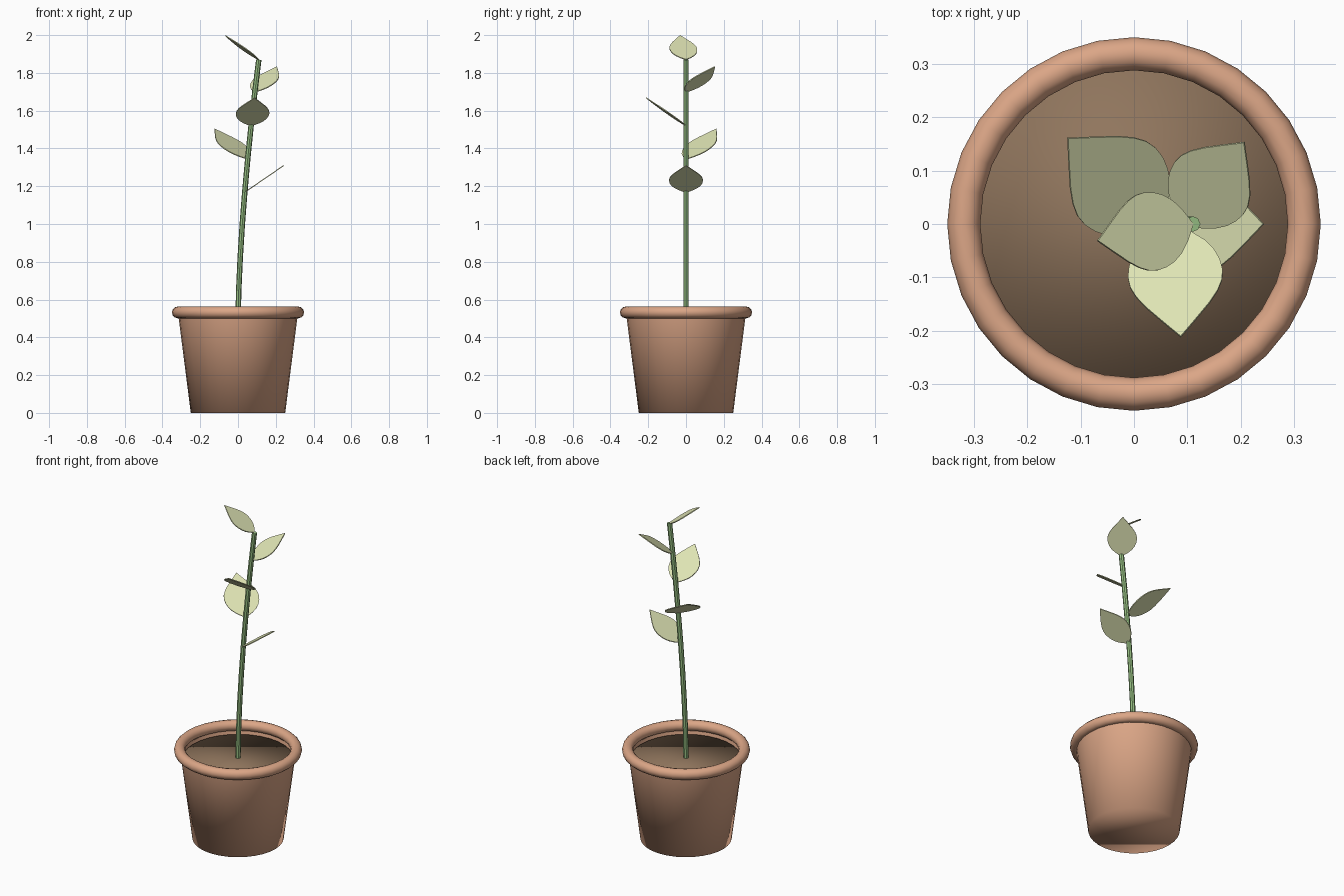
import bpy, bmesh, math
from mathutils import Vector

if "Cube" in bpy.data.objects:
    bpy.data.objects.remove(bpy.data.objects["Cube"])


def material(name, rgb):
    m = bpy.data.materials.new(name)
    m.diffuse_color = (*rgb, 1)
    m.use_nodes = True
    m.node_tree.nodes["Principled BSDF"].inputs["Base Color"].default_value = m.diffuse_color
    return m


CLAY = material("clay", (0.71, 0.38, 0.24))
EARTH = material("earth", (0.28, 0.18, 0.11))
GREEN = material("stem_green", (0.30, 0.51, 0.22))
LEAF = material("leaf_green", (0.74, 0.78, 0.46))


def finish(ob, name, mat, smooth=True):
    ob.name = name
    ob.data.materials.append(mat)
    if smooth:
        for p in ob.data.polygons:
            p.use_smooth = True
    return ob


def cone(name, r1, r2, z0, z1, mat):
    bpy.ops.mesh.primitive_cone_add(vertices=32, radius1=r1, radius2=r2,
                                    depth=z1 - z0, location=(0, 0, (z0 + z1) / 2))
    return finish(bpy.context.object, name, mat)


# pot: tapered shell with an open top
pot = cone("pot", 0.25, 0.318, 0, 0.532, CLAY)
bm = bmesh.new()
bm.from_mesh(pot.data)
top = [f for f in bm.faces if len(f.verts) > 4 and f.normal.z > 0.9]
bmesh.ops.delete(bm, geom=top, context='FACES_ONLY')
bm.to_mesh(pot.data)
bm.free()

# rolled rim
bpy.ops.mesh.primitive_torus_add(major_radius=0.319, minor_radius=0.031,
                                 major_segments=32, minor_segments=12,
                                 location=(0, 0, 0.532))
finish(bpy.context.object, "pot_rim", CLAY)

# soil
cone("soil", 0.30, 0.30, 0.44, 0.485, EARTH)


# leaning stem
def stem_point(z):
    return Vector((0.11 * max(0, (z - 0.48) / 1.39) ** 1.6, 0, z))


cu = bpy.data.curves.new("stem", 'CURVE')
cu.dimensions = '3D'
cu.bevel_depth = 0.0145
cu.bevel_resolution = 2
cu.use_fill_caps = True
sp = cu.splines.new('POLY')
N = 9
sp.points.add(N - 1)
for i in range(N):
    sp.points[i].co = (*stem_point(0.47 + 1.4 * i / (N - 1)), 1)
stem = bpy.data.objects.new("stem", cu)
bpy.context.collection.objects.link(stem)
bpy.ops.object.select_all(action='DESELECT')
bpy.context.view_layer.objects.active = stem
stem.select_set(True)
bpy.ops.object.convert(target='MESH')
stem = bpy.context.object
finish(stem, "stem", GREEN, smooth=False)
bpy.ops.object.shade_smooth_by_angle()

# leaf half outline: distance along the leaf, share of half width
OUTLINE = [(0.03, 0.15), (0.09, 0.42), (0.17, 0.68), (0.26, 0.86), (0.35, 0.96),
           (0.44, 1.0), (0.53, 0.97), (0.62, 0.86), (0.72, 0.67), (0.86, 0.34)]


def leaf(name, z, turn, reach, rise, half):
    base = stem_point(z)
    a = math.radians(turn)
    along = Vector((reach * math.cos(a), reach * math.sin(a), rise))
    side = Vector((-math.sin(a), math.cos(a), 0)) * half
    pts = [base]
    pts += [base + along * t - side * w for t, w in OUTLINE]
    pts += [base + along]
    pts += [base + along * t + side * w for t, w in reversed(OUTLINE)]
    me = bpy.data.meshes.new(name)
    me.from_pydata(pts, [], [range(len(pts))])
    ob = bpy.data.objects.new(name, me)
    bpy.context.collection.objects.link(ob)
    finish(ob, name, LEAF, smooth=False)
    mod = ob.modifiers.new("thickness", 'SOLIDIFY')
    mod.thickness = 0.005
    mod.offset = 0


# leaves spiral up by the golden angle
for i, (z, reach, rise, half) in enumerate([(1.168, 0.207, 0.142, 0.09),
                                            (1.343, 0.238, 0.160, 0.098),
                                            (1.52, 0.212, 0.148, 0.089),
                                            (1.698, 0.193, 0.135, 0.081),
                                            (1.87, 0.181, 0.128, 0.074)]):
    leaf(f"leaf_{i + 1}", z, 137.5 * i, reach, rise, half)
